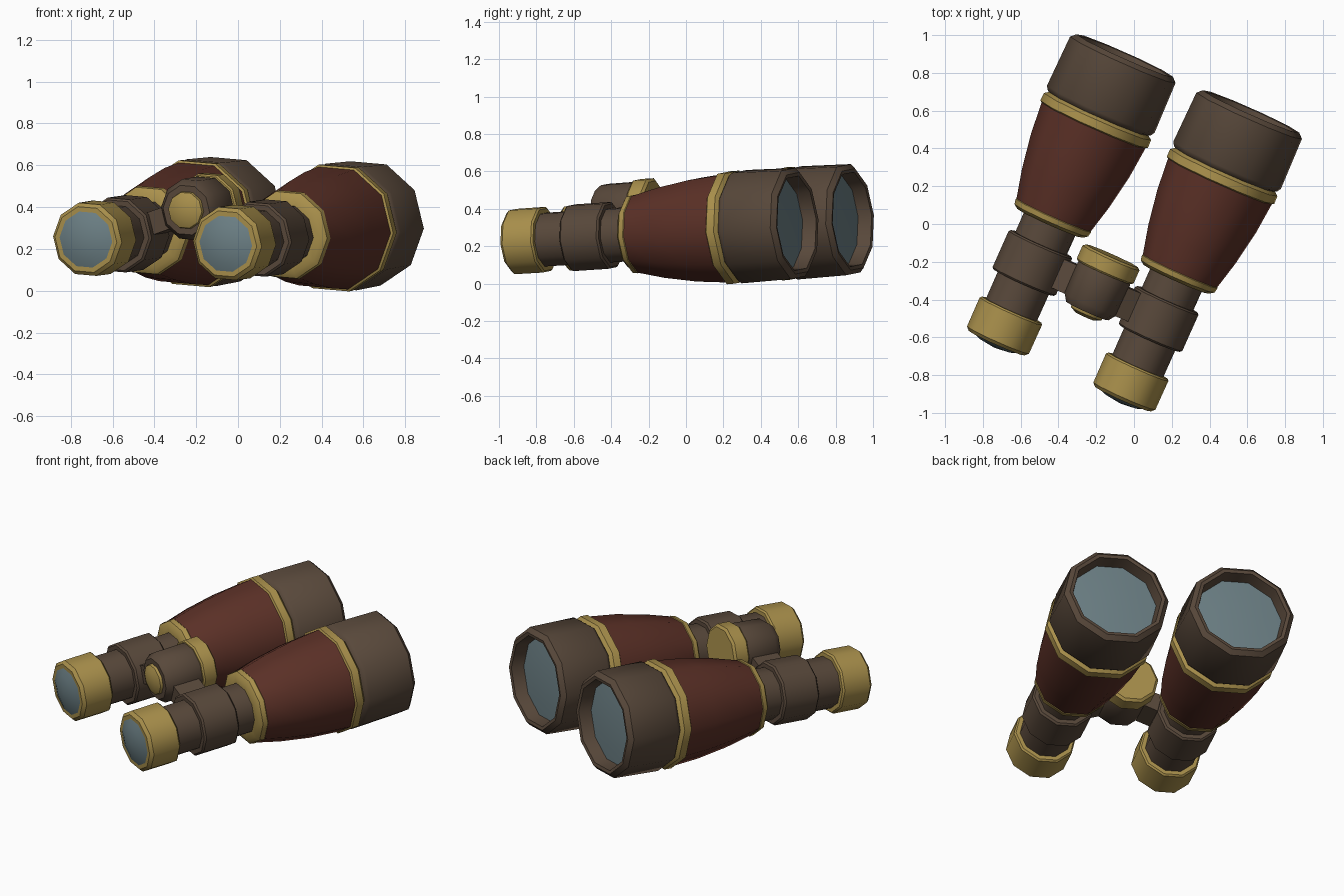
import bpy, bmesh, math
from mathutils import Matrix, Vector

if "Cube" in bpy.data.objects:
    bpy.data.objects.remove(bpy.data.objects["Cube"])


def material(name, rgb):
    m = bpy.data.materials.new(name)
    m.diffuse_color = (*rgb, 1)
    m.use_nodes = True
    m.node_tree.nodes["Principled BSDF"].inputs["Base Color"].default_value = m.diffuse_color
    return m


BROWN = material("dark brown", (0.098, 0.065, 0.043))
RED = material("oxblood leather", (0.105, 0.030, 0.020))
GOLD = material("brass", (0.400, 0.280, 0.072))
GLASS = material("blue grey glass", (0.150, 0.215, 0.235))

# Binoculars lie turned, slightly pitched and rolled on the ground
POSE = (Matrix.Translation((0, 0, 0.285)) @ Matrix.Rotation(math.radians(-24), 4, 'Z')
        @ Matrix.Rotation(math.radians(3.4), 4, 'X') @ Matrix.Rotation(math.radians(1.6), 4, 'Y'))
MID, HALF, DRUM_UP = -0.042, 0.366, 0.13
SIDES, PHASE = 10, math.radians(-3)


def finish(bm, name, mat):
    bmesh.ops.recalc_face_normals(bm, faces=bm.faces)
    bm.transform(POSE)
    me = bpy.data.meshes.new(name)
    bm.to_mesh(me)
    bm.free()
    for p in me.polygons:
        p.use_smooth = True
    me.set_sharp_from_angle(angle=math.radians(40))
    me.materials.append(mat)
    ob = bpy.data.objects.new(name, me)
    bpy.context.collection.objects.link(ob)
    return ob


def lathe(name, mat, profile, x, z=0.0):
    """Turn (position along axis, radius) points around the local y axis."""
    bm = bmesh.new()
    rings = []
    for s, r in profile:
        if r == 0:
            rings.append([bm.verts.new((x, s, z))] * SIDES)
        else:
            angles = [PHASE + i * math.tau / SIDES for i in range(SIDES)]
            rings.append([bm.verts.new((x + r * math.cos(a), s, z + r * math.sin(a)))
                          for a in angles])
    for a, b in zip(rings, rings[1:]):
        for i in range(SIDES):
            j = (i + 1) % SIDES
            quad = list(dict.fromkeys((a[i], a[j], b[j], b[i])))
            bm.faces.new(quad)
    return finish(bm, name, mat)


BARREL = [
    ("objective_hood", BROWN, [(0.455, 0.285), (0.466, 0.300), (0.485, 0.312), (0.772, 0.306),
                               (0.797, 0.280), (0.793, 0.260), (0.715, 0.248)]),
    ("objective_lens", GLASS, [(0.718, 0.252), (0.728, 0.15), (0.732, 0)]),
    ("front_ring", GOLD, [(0.388, 0.296), (0.398, 0.312), (0.442, 0.311), (0.462, 0.285)]),
    ("barrel_body", RED, [(0.41, 0.303), (0.22, 0.286), (0.03, 0.254), (-0.145, 0.212)]),
    ("rear_ring", GOLD, [(-0.125, 0.214), (-0.132, 0.219), (-0.16, 0.214),
                         (-0.177, 0.19), (-0.178, 0.14)]),
    ("eye_tube", BROWN, [(-0.17, 0.15), (-0.70, 0.148)]),
    ("hinge_collar", BROWN, [(-0.293, 0.145), (-0.293, 0.174), (-0.303, 0.184), (-0.512, 0.184),
                             (-0.522, 0.174), (-0.522, 0.145)]),
    ("eye_cap", GOLD, [(-0.678, 0.145), (-0.678, 0.172), (-0.688, 0.181), (-0.855, 0.180),
                       (-0.873, 0.162), (-0.873, 0.138)]),
    ("eye_lens", GLASS, [(-0.870, 0.142), (-0.888, 0.095), (-0.900, 0)]),
]

for side, sign in (("left", -1), ("right", 1)):
    x = MID + sign * HALF
    for part, mat, profile in BARREL:
        lathe(f"{side}_{part}", mat, profile, x)

    # Bridge arm from the collar up to the central drum
    a, b = Vector((x, -0.397, 0)), Vector((MID, -0.397, DRUM_UP))
    d = b - a
    tilt = math.atan2(-d.z, d.x)
    bm = bmesh.new()
    bmesh.ops.create_cube(bm, size=1, matrix=Matrix.Translation((a + b) / 2)
                          @ Matrix.Rotation(tilt, 4, 'Y')
                          @ Matrix.Diagonal((d.length, 0.165, 0.11, 1)))
    finish(bm, f"{side}_bridge_arm", BROWN)

# Central focus drum, wheel and button
lathe("focus_drum", BROWN, [(-0.27, 0.145), (-0.30, 0.152), (-0.475, 0.150),
                            (-0.515, 0.122), (-0.515, 0.08)], MID, DRUM_UP)
lathe("focus_wheel", GOLD, [(-0.292, 0.13), (-0.290, 0.157), (-0.281, 0.165), (-0.206, 0.165),
                            (-0.194, 0.150), (-0.194, 0)], MID, DRUM_UP)
lathe("focus_button", GOLD, [(-0.510, 0.093), (-0.530, 0.088), (-0.546, 0.055), (-0.548, 0)],
      MID, DRUM_UP)
